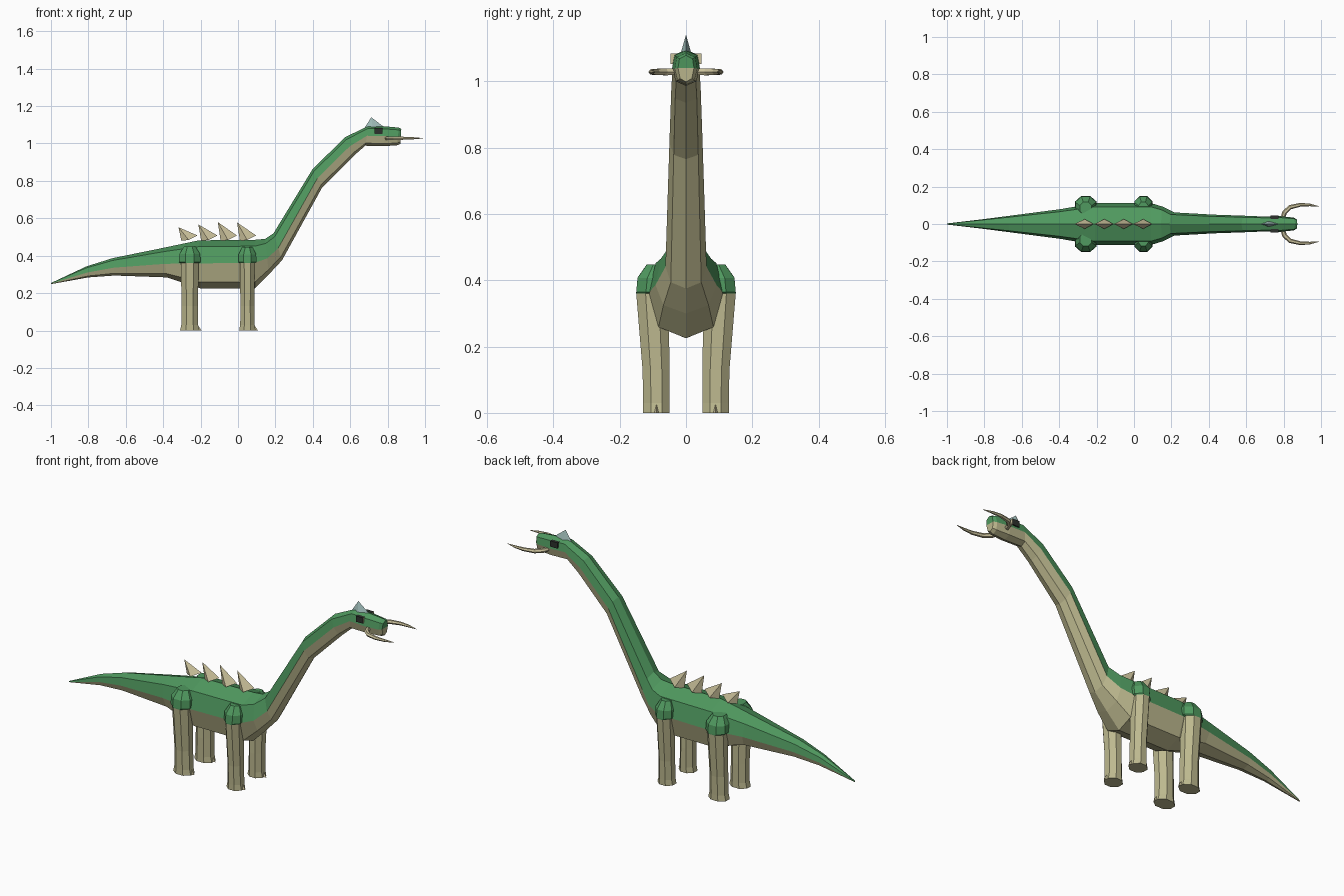
import bpy, bmesh, math
from mathutils import Vector

if "Cube" in bpy.data.objects:
    bpy.data.objects.remove(bpy.data.objects["Cube"])


def material(name, rgb):
    m = bpy.data.materials.new(name)
    m.diffuse_color = (*rgb, 1)
    m.use_nodes = True
    m.node_tree.nodes["Principled BSDF"].inputs["Base Color"].default_value = m.diffuse_color
    return m


GREEN = material("green_skin", (0.08, 0.32, 0.115))
TAN = material("tan_skin", (0.51, 0.485, 0.275))
BONE = material("bone", (0.60, 0.54, 0.33))
PALE = material("pale_blue_horn", (0.36, 0.52, 0.50))
DARK = material("dark_eye", (0.025, 0.03, 0.025))


def make(name, verts, faces, mats, rule=None):
    """Flat-shaded mesh; rule(face index, centre) gives the material slot."""
    me = bpy.data.meshes.new(name)
    me.from_pydata([tuple(v) for v in verts], [], faces)
    for m in mats:
        me.materials.append(m)
    for p in me.polygons:
        p.material_index = rule(p.index, p.center) if rule else 0
    bm = bmesh.new()
    bm.from_mesh(me)
    bmesh.ops.recalc_face_normals(bm, faces=bm.faces)
    bm.to_mesh(me)
    bm.free()
    ob = bpy.data.objects.new(name, me)
    bpy.context.collection.objects.link(ob)
    return ob


def bridge(count, n):
    """Side faces joining consecutive rings of n points."""
    return [(r * n + k, r * n + (k + 1) % n, (r + 1) * n + (k + 1) % n, (r + 1) * n + k)
            for r in range(count - 1) for k in range(n)]


# Body, tail, neck and head: (top x, top z, bottom x, bottom z, half width, colour line)
stations = [
    (-1.00, 0.254, -1.00, 0.248, 0.003, 0.5),
    (-0.81, 0.343, -0.80, 0.284, 0.026, 0.45),
    (-0.67, 0.387, -0.66, 0.294, 0.044, 0.45),
    (-0.40, 0.442, -0.38, 0.284, 0.080, 0.46),
    (-0.21, 0.482, -0.20, 0.225, 0.112, 0.52),
    (0.09, 0.485, 0.09, 0.225, 0.112, 0.53),
    (0.145, 0.490, 0.165, 0.300, 0.092, 0.45),
    (0.19, 0.520, 0.235, 0.375, 0.062, 0.45),
    (0.40, 0.865, 0.45, 0.765, 0.050, 0.5),
    (0.575, 1.035, 0.62, 0.935, 0.044, 0.5),
    (0.70, 1.095, 0.68, 0.988, 0.040, 0.5),
    (0.78, 1.092, 0.78, 0.986, 0.042, 0.5),
    (0.86, 1.085, 0.85, 0.990, 0.034, 0.5),
    (0.873, 1.078, 0.868, 0.998, 0.024, 0.52),
]
verts = []
for xt, zt, xb, zb, w, split in stations:
    top, bot = Vector((xt, 0, zt)), Vector((xb, 0, zb))
    half = [(0.82, 0.87), (1.0, split), (0.74, 0.13)]
    section = [(0, 1)] + half + [(0, 0)] + [(-a, f) for a, f in reversed(half)]
    verts += [bot.lerp(top, f) + Vector((0, a * w, 0)) for a, f in section]
last = (len(stations) - 1) * 8
faces = bridge(len(stations), 8)
sides = len(faces)
faces += [tuple(range(8)),
          tuple(last + k for k in (0, 1, 2, 6, 7)),
          tuple(last + k for k in (2, 3, 4, 5, 6))]


def skin(i, c):
    if i >= sides:
        return 0 if i == sides + 1 else 1
    return 0 if i % 8 in (0, 1, 6, 7) else 1


make("body_tail_neck_head", verts, faces, [GREEN, TAN], skin)


# Legs: eight-sided columns with green domed tops
def leg(name, cx, s, r, top):
    rings = [  # z, centre y, x radius, y radius
        (0.0, 0.089, r * 0.98, 0.040),
        (0.03, 0.089, r * 0.85, 0.040),
        (0.13, 0.090, r * 0.82, 0.041),
        (0.36, 0.102, r * 0.90, 0.048),
        (0.365, 0.100, r * 1.08, 0.050),
        (top - 0.04, 0.096, r * 1.05, 0.050),
        (top, 0.084, r * 0.60, 0.034),
    ]
    k = 1 / math.cos(math.pi / 8)
    angles = [math.pi / 8 + i * math.pi / 4 for i in range(8)]
    vs = [(cx + rx * k * math.cos(a), s * (cy + ry * k * math.sin(a)), z)
          for z, cy, rx, ry in rings for a in angles]
    fs = bridge(len(rings), 8)
    fs += [tuple(range(8)), tuple(range(len(vs) - 8, len(vs)))]
    make(name, vs, fs, [GREEN, TAN], lambda i, c: 0 if c.z > 0.362 else 1)
    # toe claw
    x = cx + r * 0.75
    make(name + "_claw",
         [(x, s * 0.077, 0), (x, s * 0.101, 0), (x + 0.023, s * 0.089, 0), (x, s * 0.089, 0.035)],
         [(0, 1, 2), (0, 1, 3), (1, 2, 3), (2, 0, 3)], [BONE])


for side, s in (("right", -1), ("left", 1)):
    leg("hind_leg_" + side, -0.258, s, 0.053, 0.448)
    leg("front_leg_" + side, 0.05, s, 0.045, 0.447)


# Pyramid with a diamond base and an offset tip
def spike(name, x0, z0, x1, z1, w, tip, mat):
    xm, zm = x0 * 0.55 + x1 * 0.45, (z0 + z1) / 2
    make(name, [(x0, 0, z0), (xm, w, zm - 0.01), (x1, 0, z1), (xm, -w, zm - 0.01), (tip[0], 0, tip[1])],
         [(0, 1, 2, 3), (0, 1, 4), (1, 2, 4), (2, 3, 4), (3, 0, 4)], [mat])


# Back spikes and head horn
for i, (tx, tz) in enumerate([(-0.318, 0.552), (-0.212, 0.567), (-0.108, 0.58), (-0.005, 0.578)]):
    spike(f"back_spike_{i + 1}", tx + 0.015, 0.480, tx + 0.102, 0.508, 0.026, (tx, tz), BONE)
spike("head_horn", 0.675, 1.082, 0.775, 1.092, 0.018, (0.713, 1.14), PALE)

# Tusks sweeping out and forward, and eyes
path = [(0.795, 0.030, 0.012), (0.805, 0.062, 0.013), (0.835, 0.090, 0.012),
        (0.89, 0.103, 0.010), (0.94, 0.102, 0.007), (0.99, 0.094, 0.001)]
for side, s in (("right", -1), ("left", 1)):
    vs = []
    for i, (x, y, r) in enumerate(path):
        a, b = path[max(i - 1, 0)], path[min(i + 1, len(path) - 1)]
        d = Vector((b[0] - a[0], b[1] - a[1], 0)).normalized()
        n = Vector((d.y, -d.x, 0))
        for j in range(6):
            t = j * math.pi / 3
            p = Vector((x, y, 1.028)) + n * r * math.cos(t) + Vector((0, 0, r * 0.9 * math.sin(t)))
            vs.append((p.x, s * p.y, p.z))
    fs = bridge(len(path), 6) + [tuple(range(6)), tuple(range(len(vs) - 6, len(vs)))]
    make("tusk_" + side, vs, fs, [BONE])

    # eye block: dark sides with a pale front face
    vs = [(x, s * y, z) for x in (0.73, 0.772) for y in (0.028, 0.046) for z in (1.052, 1.083)]
    fs = [(0, 1, 3, 2), (4, 5, 7, 6), (0, 1, 5, 4), (2, 3, 7, 6), (0, 2, 6, 4), (1, 3, 7, 5)]
    make("eye_" + side, vs, fs, [DARK, BONE], lambda i, c: 1 if i == 1 else 0)
